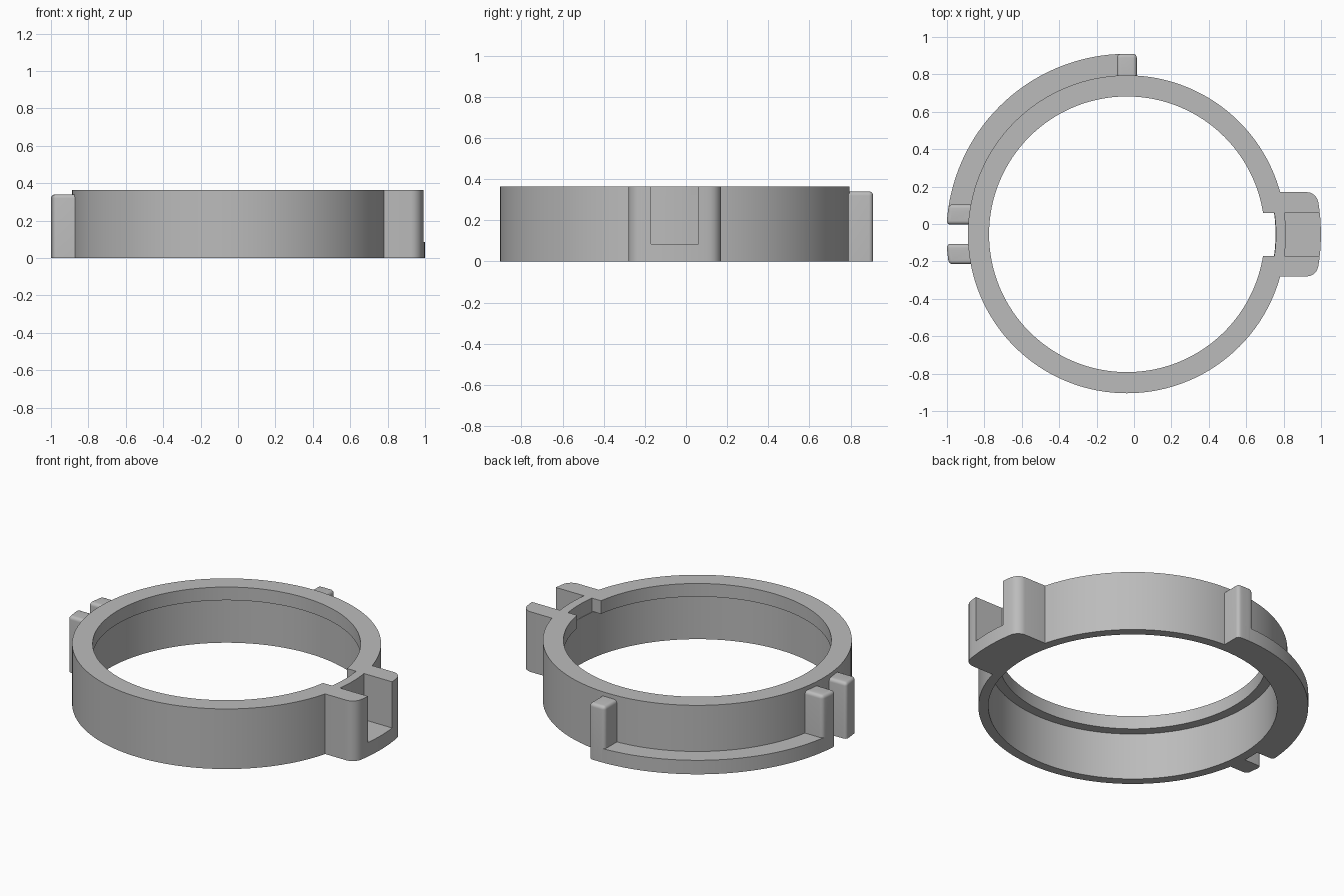
import bpy, bmesh
from math import asin, cos, sin, pi, radians
from mathutils import Matrix, Vector

CENTRE = Vector((-0.038, -0.055, 0))
HEIGHT, FLOOR = 0.365, 0.085
WALL, BORE, LIP, FLANGE = 0.85, 0.795, 0.737, 0.965

cube = bpy.data.objects.get("Cube")
if cube:
    bpy.data.objects.remove(cube, do_unlink=True)

grey = bpy.data.materials.new("plain grey")
grey.use_nodes = True
grey.diffuse_color = (0.5, 0.5, 0.5, 1)
grey.node_tree.nodes["Principled BSDF"].inputs["Base Color"].default_value = (0.5, 0.5, 0.5, 1)


def finish(name, bm, turn=0):
    bmesh.ops.recalc_face_normals(bm, faces=bm.faces)
    bm.transform(Matrix.Translation(CENTRE) @ Matrix.Rotation(turn, 4, "Z"))
    mesh = bpy.data.meshes.new(name)
    bm.to_mesh(mesh)
    bm.free()
    mesh.materials.append(grey)
    obj = bpy.data.objects.new(name, mesh)
    bpy.context.collection.objects.link(obj)
    return obj


def arc(r, a0, a1, n):
    return [(r * cos(a0 + (a1 - a0) * i / n), r * sin(a0 + (a1 - a0) * i / n)) for i in range(n + 1)]


def prism(outline, z0, z1):
    bm = bmesh.new()
    face = bm.faces.new([bm.verts.new((x, y, z0)) for x, y in outline])
    top = bmesh.ops.extrude_face_region(bm, geom=[face])["geom"]
    bmesh.ops.translate(bm, vec=(0, 0, z1 - z0), verts=[v for v in top if isinstance(v, bmesh.types.BMVert)])
    return bm


def block(r0, r1, y0, y1, z0, z1, n):
    """Straight-sided block whose inner and outer faces follow the ring."""
    inner = arc(r0, asin(y1 / r0), asin(y0 / r0), n)
    return prism(arc(r1, asin(y0 / r1), asin(y1 / r1), n) + inner, z0, z1)


def round_edges(bm, r1, y0, y1, size, top):
    """Round the outer upright corners, and the top rim if wanted."""
    bm.normal_update()
    chosen = []
    for e in bm.edges:
        a, b = (v.co for v in e.verts)
        mid = (a + b) / 2
        upright = abs(a.z - b.z) > 0.01
        outer = mid.xy.length > r1 - 0.01
        side = min(abs(mid.y - y0), abs(mid.y - y1)) < 1e-4
        rim = top and min(a.z, b.z) > 0.3 and (outer or side)
        if (upright and outer and side) or rim:
            chosen.append(e)
    bmesh.ops.bevel(bm, geom=chosen, offset=size, segments=5, profile=0.5, affect="EDGES")


def combine(target, tool, operation):
    mod = target.modifiers.new(tool.name, "BOOLEAN")
    mod.object, mod.operation, mod.solver = tool, operation, "EXACT"
    bpy.context.view_layer.objects.active = target
    bpy.ops.object.modifier_apply(modifier=mod.name)
    bpy.data.objects.remove(tool, do_unlink=True)


# Ring with an inward lip along its top
profile = [(WALL, 0), (WALL, HEIGHT), (LIP, HEIGHT), (LIP, HEIGHT - 0.08), (BORE, HEIGHT - 0.08), (BORE, 0)]
bm = bmesh.new()
loop = [bm.verts.new((r, 0, z)) for r, z in profile]
edges = [bm.edges.new((loop[i - 1], loop[i])) for i in range(len(loop))]
bmesh.ops.spin(bm, geom=loop + edges, cent=(0, 0, 0), axis=(0, 0, 1), angle=2 * pi, steps=128, use_merge=True)
bmesh.ops.remove_doubles(bm, verts=bm.verts, dist=1e-4)
ring = finish("ring_body", bm)

# Side bracket with an open pocket, and the lip notch behind it
bm = block(0.82, 1.038, -0.225, 0.225, 0, HEIGHT, 6)
round_edges(bm, 1.038, -0.225, 0.225, 0.05, False)
combine(ring, finish("bracket", bm), "UNION")
combine(ring, finish("pocket_cutter", block(WALL, 1.2, -0.115, 0.115, FLOOR, 0.5, 6)), "DIFFERENCE")
combine(ring, finish("notch_cutter", block(0.6, BORE + 0.002, -0.115, 0.115, 0.28, 0.5, 6)), "DIFFERENCE")

# Low flange around one quarter
start, end = pi / 2, pi - 0.1
outline = arc(FLANGE, start, end, 32) + arc(0.82, end, start, 32)
combine(ring, finish("flange", prism(outline, 0, FLOOR)), "UNION")

# Upright posts: one at the back, a pair on the side opposite the bracket
parts = [ring]
for name, turn, y0, y1 in (
    ("back_post", pi / 2, -0.053, 0.053),
    ("side_post_rear", pi, -0.16, -0.052),
    ("side_post_front", pi, 0.052, 0.16),
):
    bm = block(WALL - 0.005, FLANGE, y0, y1, 0, 0.34, 3)
    round_edges(bm, FLANGE, y0, y1, 0.02, True)
    parts.append(finish(name, bm, turn))

# Smooth the curves and keep the corners crisp
bpy.ops.object.select_all(action="DESELECT")
for part in parts:
    part.select_set(True)
bpy.context.view_layer.objects.active = ring
bpy.ops.object.shade_smooth_by_angle(angle=radians(30))
